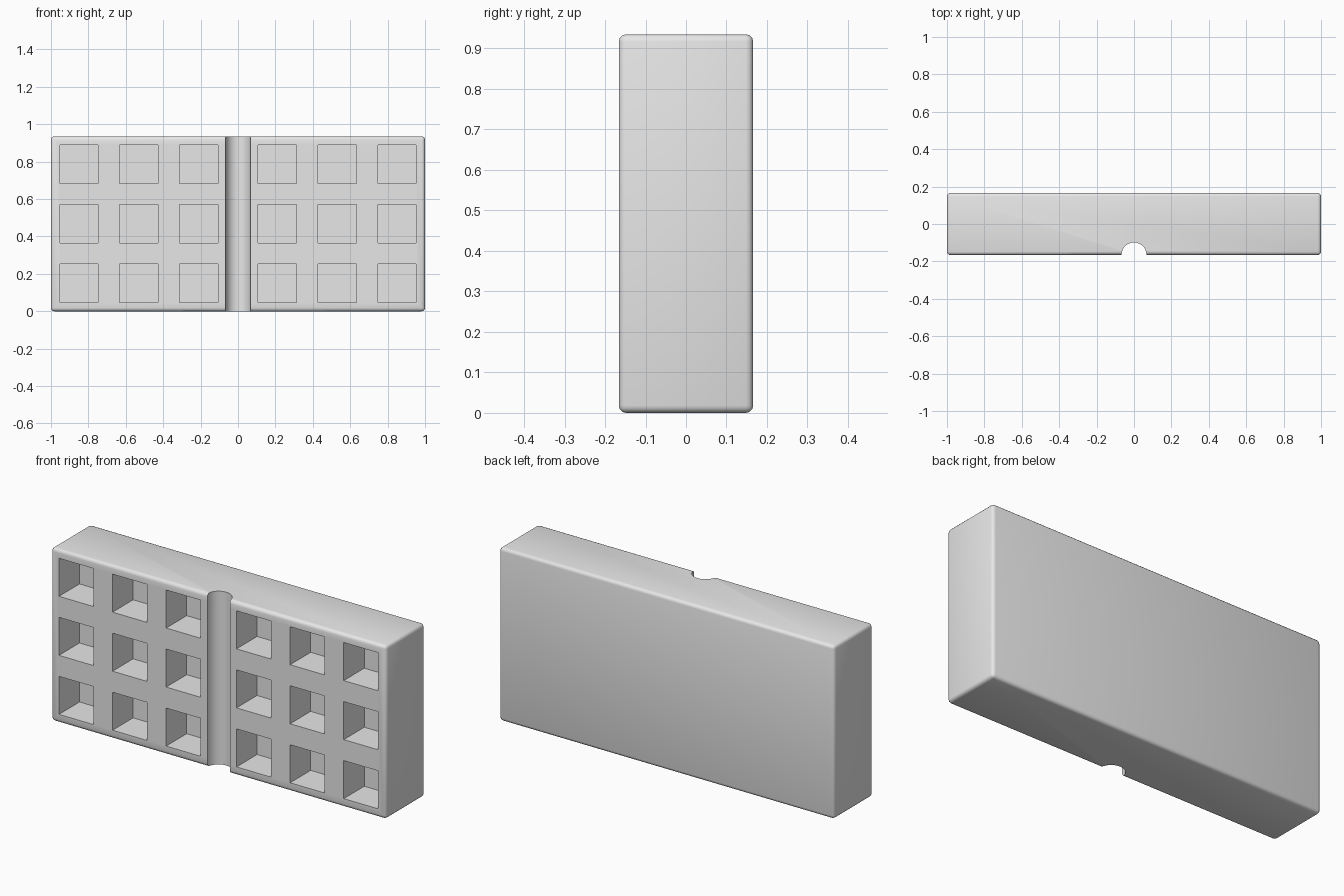
import bpy
import math

if "Cube" in bpy.data.objects:
    bpy.data.objects.remove(bpy.data.objects["Cube"])

W, D, H = 2.0, 0.332, 0.935      # overall size
FRONT = -D / 2
HOLE, DEPTH = 0.205, 0.175       # pocket opening and depth
GROOVE_R = 0.067

grey = bpy.data.materials.new("plain grey")
grey.diffuse_color = (0.8, 0.8, 0.8, 1)
grey.use_nodes = True
grey.node_tree.nodes["Principled BSDF"].inputs["Base Color"].default_value = grey.diffuse_color


def box(name, size, centre):
    bpy.ops.mesh.primitive_cube_add(size=1, location=centre)
    ob = bpy.context.object
    ob.name = name
    ob.scale = size
    bpy.ops.object.transform_apply(location=True, rotation=False, scale=True)
    ob.data.materials.append(grey)
    return ob


def activate(ob):
    bpy.ops.object.select_all(action='DESELECT')
    ob.select_set(True)
    bpy.context.view_layer.objects.active = ob


# Rounded slab
block = box("block", (W, D, H), (0, 0, H / 2))
bevel = block.modifiers.new("rounded_edges", 'BEVEL')
bevel.width = 0.018
bevel.segments = 3
bpy.ops.object.modifier_apply(modifier=bevel.name)

# Square pockets, mirrored either side of the groove
cutters = []
for side in (-1, 1):
    for x in (0.21, 0.53, 0.85):
        for z in (0.149, 0.4675, 0.786):
            cutters.append(box("pocket_cutter", (HOLE, DEPTH + 0.1, HOLE),
                               (side * x, FRONT + (DEPTH - 0.1) / 2, z)))

# Half-round groove down the middle of the front
bpy.ops.mesh.primitive_cylinder_add(vertices=48, radius=GROOVE_R, depth=H + 0.2,
                                    location=(0, FRONT, H / 2))
groove = bpy.context.object
groove.name = "groove_cutter"
groove.data.materials.append(grey)
cutters.append(groove)

# Cut everything out of the slab
for cutter in cutters:
    cutter.hide_render = True
    activate(block)
    cut = block.modifiers.new("cut", 'BOOLEAN')
    cut.operation = 'DIFFERENCE'
    cut.solver = 'EXACT'
    cut.object = cutter
    bpy.ops.object.modifier_apply(modifier=cut.name)
    bpy.data.objects.remove(cutter, do_unlink=True)

activate(block)
bpy.ops.object.shade_smooth_by_angle(angle=math.radians(40))
